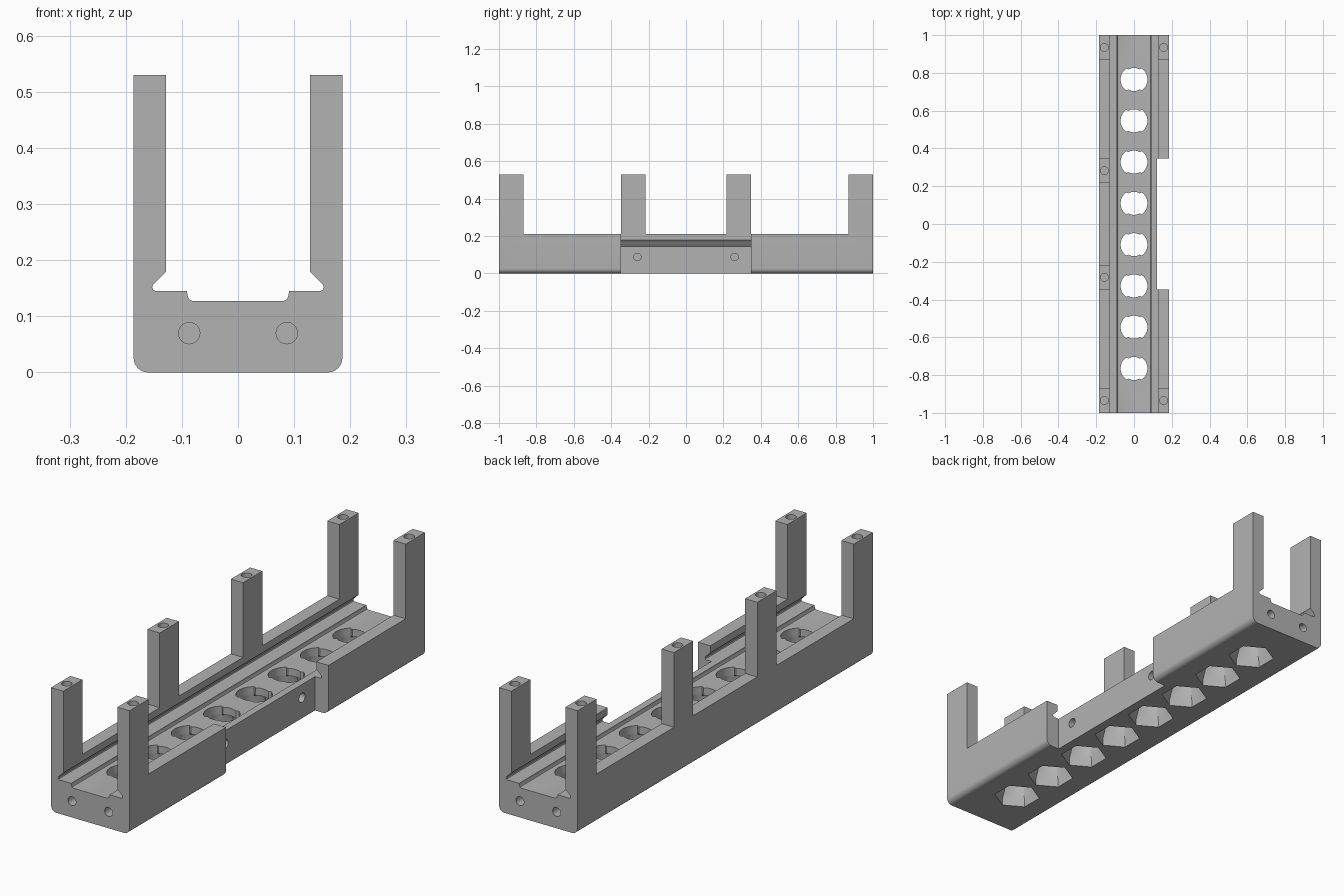
import bpy, bmesh
from math import cos, sin, pi, radians

cube = bpy.data.objects.get("Cube")
if cube:
    bpy.data.objects.remove(cube, do_unlink=True)

grey = bpy.data.materials.new("plain grey")
grey.use_nodes = True
colour = (0.45, 0.45, 0.45, 1)
grey.diffuse_color = colour
grey.node_tree.nodes["Principled BSDF"].inputs["Base Color"].default_value = colour

HALF_W, TOP, WALL_TOP = 0.186, 0.53, 0.21
POST_IN, NOTCH_Y, NOTCH_X = 0.87, 0.347, 0.122
MID_IN = 0.217


def loft(name, rings):
    """Closed solid through rings that have equal point counts."""
    bm = bmesh.new()
    loops = [[bm.verts.new(p) for p in ring] for ring in rings]
    n = len(loops[0])
    for a, b in zip(loops, loops[1:]):
        for i in range(n):
            j = (i + 1) % n
            bm.faces.new((a[i], a[j], b[j], b[i]))
    bm.faces.new(loops[0][::-1])
    bm.faces.new(loops[-1])
    bmesh.ops.recalc_face_normals(bm, faces=bm.faces)
    mesh = bpy.data.meshes.new(name)
    bm.to_mesh(mesh)
    bm.free()
    mesh.materials.append(grey)
    obj = bpy.data.objects.new(name, mesh)
    bpy.context.collection.objects.link(obj)
    return obj


def box(x0, x1, y0, y1, z0, z1):
    return loft("box_cutter", [[(x0, y0, z), (x1, y0, z), (x1, y1, z), (x0, y1, z)]
                               for z in (z0, z1)])


def drill(centre, axis, radius, depth):
    """Round cutter reaching depth to both sides of centre along an axis."""
    rings = []
    for d in (-depth, depth):
        ring = []
        for i in range(32):
            a = 2 * pi * i / 32
            p = [radius * cos(a), radius * sin(a)]
            p.insert(axis, d)
            ring.append([c + q for c, q in zip(centre, p)])
        rings.append(ring)
    return loft("drill_cutter", rings)


# Channel cross-section: rounded base corner, wall, undercut groove, recessed floor
R = 0.026
half = [(HALF_W - R + R * sin(a), R - R * cos(a))
        for a in (radians(90 * i / 8) for i in range(9))]
half += [(HALF_W, TOP), (0.128, TOP), (0.128, 0.18), (0.151, 0.157), (0.153, 0.152),
         (0.151, 0.147), (0.147, 0.145), (0.091, 0.145), (0.09, 0.137),
         (0.087, 0.130), (0.08, 0.127)]
profile = half + [(-x, z) for x, z in reversed(half)]
body = loft("channel_body", [[(x, y, z) for x, z in profile] for y in (-1, 1)])

cutters = []
# Gaps that leave the posts standing on the low walls
for y0, y1 in ((-POST_IN, -NOTCH_Y), (-MID_IN, MID_IN), (NOTCH_Y, POST_IN)):
    cutters.append(box(-0.3, -0.1, y0, y1, WALL_TOP, 0.7))
cutters.append(box(0.1, 0.3, -POST_IN, POST_IN, WALL_TOP, 0.7))
# Opening in the middle of one side
cutters.append(box(NOTCH_X, 0.4, -NOTCH_Y, NOTCH_Y, -0.1, 0.8))

# Screw holes in the post tops, the two ends and the side opening
for y in (-0.935, 0.935):
    for s in (-1, 1):
        cutters.append(drill((s * 0.157, y, TOP), 2, 0.021, 0.1))
for s in (-1, 1):
    cutters.append(drill((-0.157, s * 0.282, TOP), 2, 0.021, 0.1))
    cutters.append(drill((NOTCH_X, s * 0.26, 0.088), 0, 0.02, 0.04))
    for y in (-1, 1):
        cutters.append(drill((s * 0.087, y, 0.07), 1, 0.019, 0.1))

# Floor openings: hexagonal below, round above, with two retaining lips
N = 72
angles = [2 * pi * i / N for i in range(N)]
hexagon = [0.082 / cos((a + pi / 6) % (pi / 3) - pi / 6) for a in angles]
circle = [0.071] * N
lipped = [0.061 if abs(cos(a)) < 0.52 else 0.071 for a in angles]
sections = ((-0.02, hexagon), (0.03, hexagon), (0.09, circle),
            (0.095, lipped), (0.2, lipped))
for k in range(8):
    cy = (k - 3.5) * 0.2186
    cutters.append(loft("opening_cutter", [
        [(r * cos(a), cy + r * sin(a), z) for a, r in zip(angles, radii)]
        for z, radii in sections]))

# Cut everything and remove the cutters
bpy.ops.object.select_all(action='DESELECT')
bpy.context.view_layer.objects.active = body
body.select_set(True)
for cutter in cutters:
    cutter.hide_render = True
    mod = body.modifiers.new("cut", 'BOOLEAN')
    mod.operation, mod.solver, mod.object = 'DIFFERENCE', 'EXACT', cutter
    bpy.ops.object.modifier_apply(modifier=mod.name)
    bpy.data.objects.remove(cutter, do_unlink=True)

bpy.ops.object.shade_smooth_by_angle(angle=radians(25))
